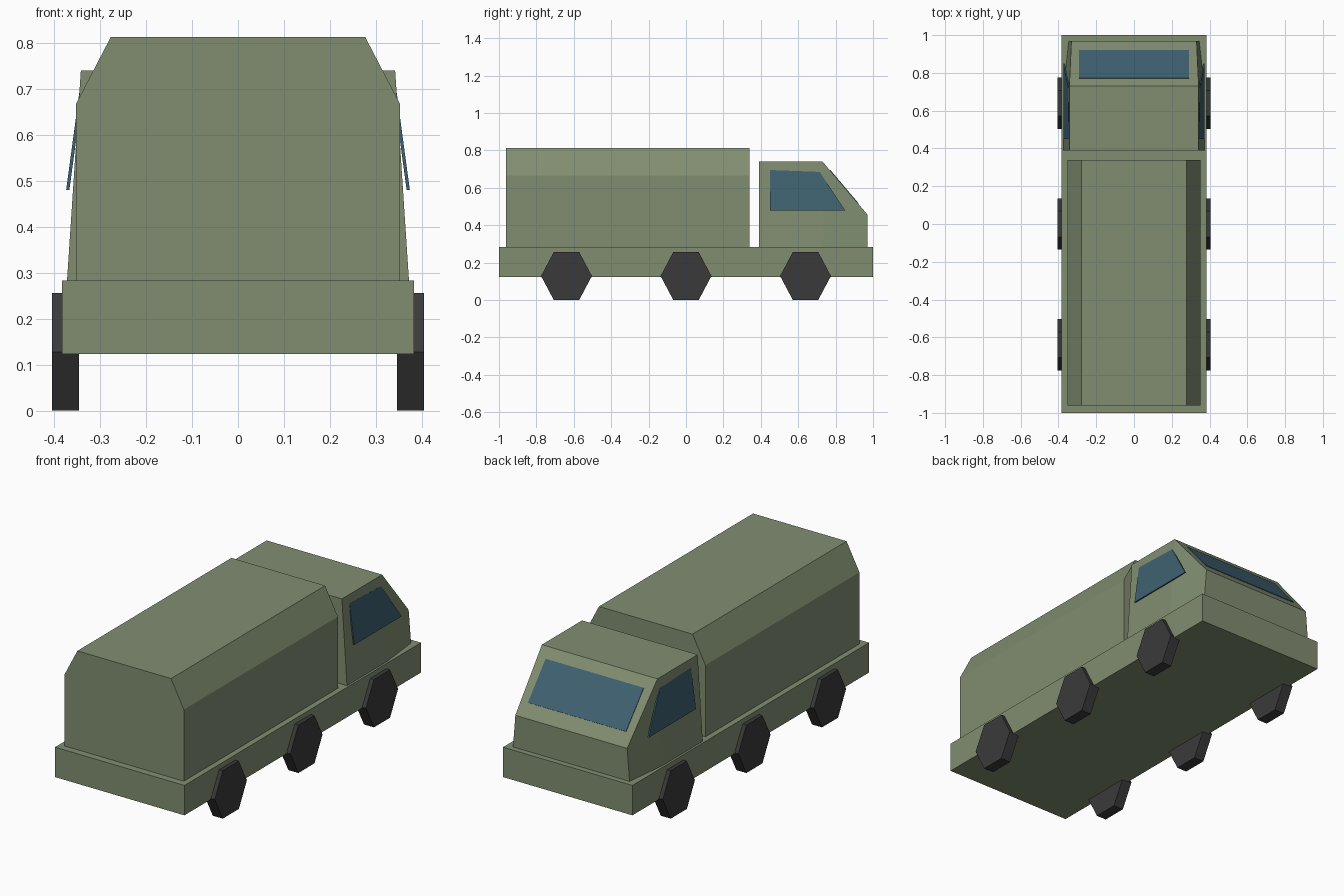
import bpy, bmesh, math
from mathutils import Vector

if "Cube" in bpy.data.objects:
    bpy.data.objects.remove(bpy.data.objects["Cube"])


def material(name, rgb):
    m = bpy.data.materials.new(name)
    m.diffuse_color = (*rgb, 1)
    m.use_nodes = True
    m.node_tree.nodes["Principled BSDF"].inputs["Base Color"].default_value = m.diffuse_color
    return m


green = material("army_green", (0.22, 0.27, 0.165))
glass = material("glass", (0.05, 0.12, 0.165))
rubber = material("rubber", (0.042, 0.042, 0.042))


def add(name, bm, mat):
    bmesh.ops.recalc_face_normals(bm, faces=bm.faces)
    me = bpy.data.meshes.new(name)
    bm.to_mesh(me)
    bm.free()
    me.materials.append(mat)
    ob = bpy.data.objects.new(name, me)
    bpy.context.collection.objects.link(ob)
    return ob


def prism(name, points, offset, mat):
    """Close a flat outline of 3D points into a solid by extruding it."""
    bm = bmesh.new()
    face = bm.faces.new([bm.verts.new(p) for p in points])
    ext = bmesh.ops.extrude_face_region(bm, geom=[face], use_keep_orig=True)
    moved = [g for g in ext["geom"] if isinstance(g, bmesh.types.BMVert)]
    bmesh.ops.translate(bm, verts=moved, vec=Vector(offset))
    return add(name, bm, mat)


# Chassis slab
prism("chassis", [(-.383, -1, .124), (.383, -1, .124), (.383, -1, .284), (-.383, -1, .284)],
      (0, 2, 0), green)

# Cargo body with chamfered roof edges
half = [(.353, .284), (.353, .667), (.277, .813)]
outline = half + [(-x, z) for x, z in reversed(half)]
prism("cargo_body", [(x, -.962, z) for x, z in outline], (0, 1.302, 0), green)

# Cab: tapering inwards to the roof and to the nose
right = [(.372, .39, .284), (.372, .73, .284), (.345, .97, .284),
         (.331, .97, .457), (.342, .73, .74), (.342, .39, .74)]
bm = bmesh.new()
R = [bm.verts.new(p) for p in right]
L = [bm.verts.new((-x, y, z)) for x, y, z in right]
for S in (R, L):
    bm.faces.new((S[0], S[1], S[4], S[5]))
    bm.faces.new((S[1], S[2], S[3], S[4]))
for i in range(6):
    j = (i + 1) % 6
    bm.faces.new((R[i], R[j], L[j], L[i]))
add("cab", bm, green)

# Windscreen lying on the sloped front
slope = Vector((0, .283, .24)).normalized()


def on_slope(x, y):
    return Vector((x, y, .74 - (y - .73) * .283 / .24)) + slope * .003


prism("windscreen", [on_slope(-.29, .77), on_slope(.29, .77), on_slope(.29, .92), on_slope(-.29, .92)],
      -slope * .008, glass)

# Side windows, leaning out at the lower edge
window = [(.45, .48), (.85, .48), (.715, .685), (.45, .695)]
for side, s in (("right", 1), ("left", -1)):
    pts = [(s * (.374 - (z - .48) * .135), y, z) for y, z in window]
    prism(side + "_window", pts, (-s * .007, 0, 0), glass)

    # Six-sided wheels
    for i, y in enumerate((-.639, 0, .639)):
        ring = [(s * .346, y + .136 * math.cos(a), .1285 + .148 * math.sin(a))
                for a in (k * math.pi / 3 for k in range(6))]
        prism(f"{side}_wheel_{i + 1}", ring, (s * .059, 0, 0), rubber)
